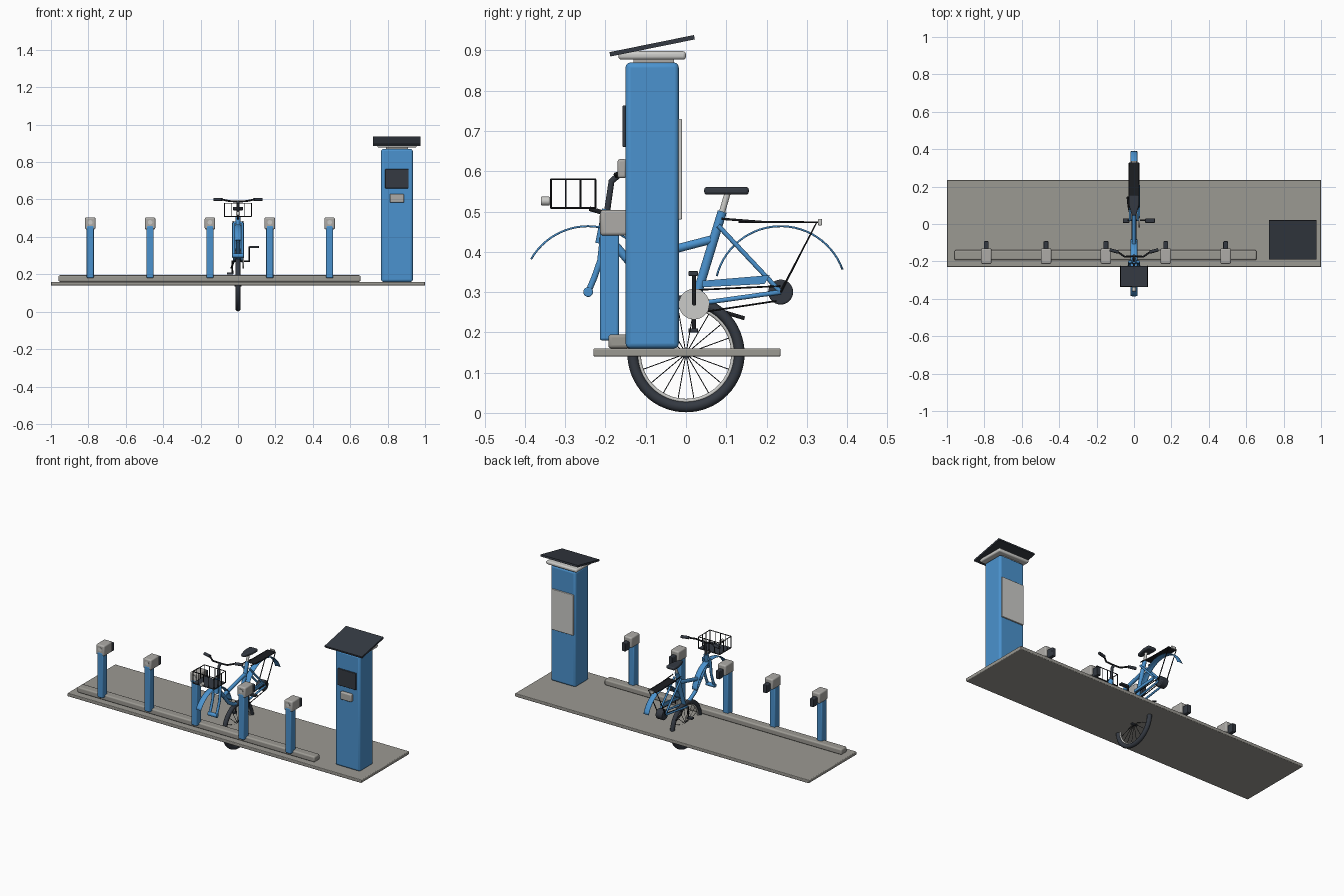
import bpy, bmesh, math
from mathutils import Vector, Matrix

cube = bpy.data.objects.get("Cube")
if cube:
    bpy.data.objects.remove(cube, do_unlink=True)


def material(name, rgb):
    m = bpy.data.materials.new(name)
    m.use_nodes = True
    m.diffuse_color = (*rgb, 1)
    m.node_tree.nodes["Principled BSDF"].inputs["Base Color"].default_value = (*rgb, 1)
    return m


BLUE = material("blue paint", (0.07, 0.29, 0.62))
DECK = material("deck grey", (0.33, 0.32, 0.29))
GREY = material("warm grey", (0.42, 0.41, 0.39))
DARK = material("charcoal", (0.035, 0.042, 0.055))
BLACK = material("black", (0.012, 0.013, 0.016))
PALE = material("pale metal", (0.6, 0.6, 0.58))


def finish(name, bm, mat, bevel=0.0, smooth=True):
    bmesh.ops.recalc_face_normals(bm, faces=bm.faces)
    mesh = bpy.data.meshes.new(name)
    bm.to_mesh(mesh)
    bm.free()
    mesh.materials.append(mat)
    ob = bpy.data.objects.new(name, mesh)
    bpy.context.collection.objects.link(ob)
    if bevel:
        mod = ob.modifiers.new("bevel", "BEVEL")
        mod.width, mod.segments = bevel, 3
    if smooth:
        bpy.ops.object.select_all(action="DESELECT")
        ob.select_set(True)
        bpy.context.view_layer.objects.active = ob
        bpy.ops.object.shade_smooth_by_angle(angle=math.radians(40))
    return ob


def box(name, lo, hi, mat, bevel=0.0):
    lo, hi = Vector(lo), Vector(hi)
    bm = bmesh.new()
    bmesh.ops.create_cube(bm, size=1)
    bmesh.ops.scale(bm, vec=hi - lo, verts=bm.verts)
    ob = finish(name, bm, mat, bevel, bevel > 0)
    ob.location = (lo + hi) / 2
    return ob


def prism(name, points, direction, mat, bevel=0.0):
    bm = bmesh.new()
    face = bm.faces.new([bm.verts.new(p) for p in points])
    ext = bmesh.ops.extrude_face_region(bm, geom=[face])
    bmesh.ops.translate(bm, vec=direction,
                        verts=[v for v in ext["geom"] if isinstance(v, bmesh.types.BMVert)])
    return finish(name, bm, mat, bevel)


def disc(name, centre, radius, depth, mat, axis="X", bevel=0.0):
    turn = Matrix.Rotation(math.pi / 2, 4, "Y" if axis == "X" else "X")
    bm = bmesh.new()
    bmesh.ops.create_cone(bm, cap_ends=True, segments=32, radius1=radius, radius2=radius,
                          depth=depth, matrix=Matrix.Translation(centre) @ turn)
    return finish(name, bm, mat, bevel)


def tubes(name, paths, radius, mat, sides=3):
    """Round tubes along polylines, joined in one mesh."""
    curve = bpy.data.curves.new(name, "CURVE")
    curve.dimensions = "3D"
    curve.bevel_depth, curve.bevel_resolution = radius, sides
    curve.use_fill_caps = True
    for path in paths:
        spline = curve.splines.new("POLY")
        spline.points.add(len(path) - 1)
        for point, co in zip(spline.points, path):
            point.co = (*co, 1)
    temp = bpy.data.objects.new(name + " path", curve)
    bpy.context.collection.objects.link(temp)
    graph = bpy.context.evaluated_depsgraph_get()
    bm = bmesh.new()
    bm.from_mesh(temp.evaluated_get(graph).to_mesh())
    bpy.data.objects.remove(temp, do_unlink=True)
    return finish(name, bm, mat)


def pair(path, x):
    """The same side path at both sides of the bicycle."""
    return [[(s * x, y, z) for y, z in path] for s in (-1, 1)]


def ring(name, centre, major, minor, mat):
    bm = bmesh.new()
    n, k = 64, 12
    rows = []
    for i in range(n):
        a = math.tau * i / n
        rows.append([bm.verts.new((minor * math.sin(b),
                                   centre[1] + (major + minor * math.cos(b)) * math.cos(a),
                                   centre[2] + (major + minor * math.cos(b)) * math.sin(a)))
                     for b in (math.tau * j / k for j in range(k))])
    for i in range(n):
        for j in range(k):
            p, q, r = rows[i], rows[(i + 1) % n], (j + 1) % k
            bm.faces.new((p[j], q[j], q[r], p[r]))
    return finish(name, bm, mat)


def fender(name, y, z, radius, start, end):
    bm = bmesh.new()
    rows = []
    for i in range(29):
        a = math.radians(start + (end - start) * i / 28)
        rows.append([bm.verts.new((x, y + (radius - drop) * math.cos(a), z + (radius - drop) * math.sin(a)))
                     for x, drop in ((-0.018, 0.003), (-0.009, 0), (0.009, 0), (0.018, 0.003))])
    for p, q in zip(rows, rows[1:]):
        for j in range(3):
            bm.faces.new((p[j], q[j], q[j + 1], p[j + 1]))
    ob = finish(name, bm, BLUE)
    ob.modifiers.new("thickness", "SOLIDIFY").thickness = 0.002


# Station deck and docking rail
box("deck", (-1, -0.23, 0.14), (1, 0.235, 0.16), DECK, 0.004)
box("dock_rail", (-0.96, -0.193, 0.16), (0.655, -0.14, 0.195), DECK, 0.008)

# Five docking posts
for i in range(5):
    x = -0.79 + 0.32 * i
    box(f"dock_post_{i}", (x - 0.019, -0.214, 0.18), (x + 0.019, -0.166, 0.46), BLUE, 0.006)
    box(f"dock_head_{i}", (x - 0.028, -0.213, 0.44), (x + 0.028, -0.13, 0.504), GREY, 0.008)
    box(f"dock_lock_{i}", (x - 0.013, -0.135, 0.43), (x + 0.013, -0.092, 0.48), DARK, 0.004)
    disc(f"dock_light_{i}", (x, -0.213, 0.478), 0.012, 0.004, PALE, "Y")

# Payment kiosk
box("kiosk_body", (0.765, -0.15, 0.16), (0.935, -0.018, 0.87), BLUE, 0.012)
box("kiosk_neck", (0.79, -0.13, 0.86), (0.91, -0.03, 0.885), GREY)
box("kiosk_cap", (0.745, -0.168, 0.877), (0.955, 0, 0.898), PALE, 0.008)
roof = box("kiosk_roof", (0.722, -0.191, 0.906), (0.976, 0.023, 0.917), DARK)
roof.rotation_euler.x = 0.2
box("kiosk_screen", (0.787, -0.158, 0.66), (0.912, -0.148, 0.763), DARK, 0.003)
box("kiosk_reader", (0.812, -0.17, 0.583), (0.888, -0.148, 0.63), GREY, 0.006)
box("kiosk_back_panel", (0.775, -0.02, 0.48), (0.925, -0.01, 0.73), PALE, 0.003)

# Wheel
hub = (0, 0, 0.147)
ring("tyre", hub, 0.132, 0.0135, DARK)
ring("rim", hub, 0.117, 0.005, PALE)
tubes("spokes", [[hub, (0, 0.115 * math.cos(a), 0.147 + 0.115 * math.sin(a))]
                 for a in (math.tau * i / 18 for i in range(18))], 0.0013, BLACK, 1)
disc("wheel_hub", hub, 0.012, 0.04, DARK)

# Bicycle frame
FRONT, REAR, CRANK = (-0.243, 0.3), (0.235, 0.3), (0.02, 0.27)
tubes("seat_tube", [[(0, *CRANK), (0, 0.09, 0.5)]], 0.012, BLUE)
tubes("main_tubes", [[(0, -0.205, 0.45), (0, -0.17, 0.41), (0, -0.09, 0.315), (0, -0.04, 0.285), (0, *CRANK)],
                     [(0, 0.062, 0.43), (0, -0.15, 0.375)]], 0.011, BLUE)
tubes("head_tube", [[(0, -0.212, 0.42), (0, -0.195, 0.505)]], 0.014, BLUE)
tubes("rear_stays", pair([(0.08, 0.465), REAR], 0.022) + pair([CRANK, REAR], 0.022), 0.006, BLUE)
tubes("fork", pair([FRONT, (-0.228, 0.335), (-0.213, 0.378), (-0.202, 0.475)], 0.023)
      + [[(-0.023, -0.202, 0.475), (0.023, -0.202, 0.475)]], 0.008, BLUE)
disc("front_axle", (0, *FRONT), 0.012, 0.062, BLUE, bevel=0.003)
disc("rear_motor", (0, *REAR), 0.031, 0.045, DARK, bevel=0.004)
fender("front_fender", *FRONT, 0.166, 150, 10)
fender("rear_fender", *REAR, 0.166, 20, 166)
prism("chain_guard", [(0.024, 0.04, 0.328), (0.024, 0.208, 0.342), (0.024, 0.195, 0.32), (0.024, 0.04, 0.312)],
      (0.008, 0, 0), BLUE)

# Saddle, rack and rear light
tubes("seat_post", [[(0, 0.09, 0.5), (0, 0.103, 0.545)]], 0.008, PALE)
prism("saddle", [(-0.012, 0.045, 0.542), (0.012, 0.045, 0.542), (0.028, 0.105, 0.542),
                 (0.028, 0.156, 0.542), (-0.028, 0.156, 0.542), (-0.028, 0.105, 0.542)],
      (0, 0, 0.019), DARK, 0.007)
prism("rack_plate", [(-0.028, 0.13, 0.471), (0.028, 0.13, 0.471), (0.028, 0.328, 0.471), (-0.028, 0.328, 0.471)],
      (0, 0, 0.004), BLACK)
tubes("rack_struts", pair([(0.088, 0.482), (0.19, 0.474), (0.325, 0.474), REAR], 0.027), 0.003, BLACK)
box("rear_light", (-0.015, 0.328, 0.465), (0.015, 0.338, 0.482), PALE, 0.003)

# Drive train and stand
disc("chainring", (0.028, *CRANK), 0.038, 0.006, PALE)
tubes("chain", [[(0.026, 0.02, 0.305), (0.026, 0.235, 0.315)], [(0.026, 0.04, 0.25), (0.026, 0.225, 0.278)]],
      0.0025, BLACK, 1)
tubes("cranks", [[(-0.03, 0.02, 0.205), (-0.03, *CRANK), (0.06, *CRANK), (0.06, 0.02, 0.348)]], 0.005, BLACK)
box("left_pedal", (0.06, 0.006, 0.34), (0.112, 0.03, 0.352), DARK, 0.003)
box("right_pedal", (-0.06, 0.006, 0.199), (-0.025, 0.03, 0.21), DARK, 0.003)
tubes("kickstand", [[(-0.02, 0.05, 0.275), (-0.03, 0.095, 0.25), (-0.035, 0.145, 0.235)]], 0.005, BLACK)

# Handlebar
tubes("stem", [[(0, -0.196, 0.5), (0, -0.185, 0.575), (0, -0.168, 0.59)]], 0.008, DARK)
bar = [(0.13, -0.138, 0.6), (0.085, -0.15, 0.6), (0.05, -0.175, 0.592), (0, -0.172, 0.588)]
tubes("handlebar", [bar + [(-x, y, z) for x, y, z in bar[-2::-1]]], 0.005, BLACK)
tubes("grips", [[(s * x, y, z) for x, y, z in bar[:2]] for s in (-1, 1)], 0.009, DARK)

# Wire basket with head lamp
X, Y0, Y1, Z0, Z1 = 0.072, -0.335, -0.225, 0.509, 0.58
wires = [[(-X, Y0, z), (X, Y0, z), (X, Y1, z), (-X, Y1, z), (-X, Y0, z)] for z in (Z0, Z1)]
for i in range(5):
    x = -X + 2 * X * i / 4
    wires += [[(x, y, Z0), (x, y, Z1)] for y in (Y0, Y1)]
for i in range(1, 3):
    y = Y0 + (Y1 - Y0) * i / 3
    wires += [[(s * X, y, Z0), (s * X, y, Z1)] for s in (-1, 1)]
tubes("basket_wires", wires, 0.0025, BLACK, 1)
box("basket_floor", (-X, Y0, Z0 - 0.002), (X, Y1, Z0 + 0.002), DARK)
tubes("basket_arm", [[(0, -0.24, Z0 - 0.002), (0, -0.198, 0.495)]], 0.006, BLACK)
disc("head_lamp", (0, -0.349, 0.526), 0.011, 0.022, PALE, "Y", 0.003)
